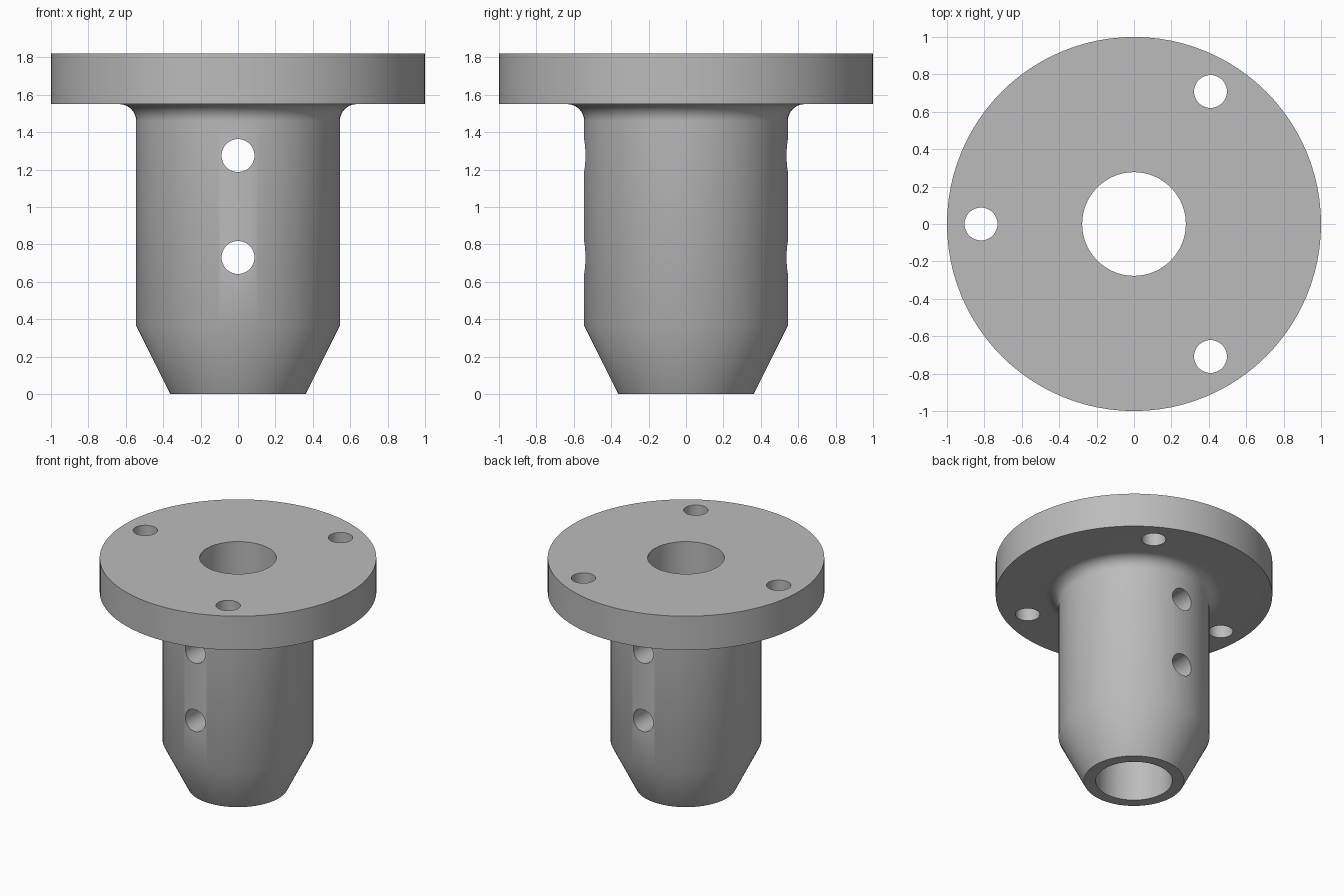
import bpy, bmesh, math
from mathutils import Matrix, Vector

if "Cube" in bpy.data.objects:
    bpy.data.objects.remove(bpy.data.objects["Cube"], do_unlink=True)

HEIGHT, FLANGE_Z = 1.82, 1.55
BODY_R, TIP_R, BORE_R, HOLE_R = 0.545, 0.362, 0.277, 0.088
CONE_Z, FILLET = 0.365, 0.09

# Plain grey metal
grey = bpy.data.materials.new("grey metal")
grey.use_nodes = True
colour = (0.5, 0.5, 0.5, 1)
grey.diffuse_color = colour
grey.node_tree.nodes["Principled BSDF"].inputs["Base Color"].default_value = colour


def add_object(name, bm):
    mesh = bpy.data.meshes.new(name)
    bm.to_mesh(mesh)
    bm.free()
    obj = bpy.data.objects.new(name, mesh)
    bpy.context.collection.objects.link(obj)
    return obj


def lathe(name, profile, steps=96):
    """Revolve a closed (radius, z) profile about the z axis."""
    bm = bmesh.new()
    rings = []
    for i in range(steps):
        a = math.tau * i / steps
        rings.append([bm.verts.new((r * math.cos(a), r * math.sin(a), z)) for r, z in profile])
    n = len(profile)
    for i in range(steps):
        here, there = rings[i], rings[(i + 1) % steps]
        for j in range(n):
            k = (j + 1) % n
            bm.faces.new((here[j], there[j], there[k], here[k]))
    bmesh.ops.recalc_face_normals(bm, faces=bm.faces)
    return add_object(name, bm)


# Flanged sleeve: tapered tip, straight body, fillet under the flange, bore
fillet = []
for i in range(9):
    a = math.pi / 2 * i / 8
    fillet.append((BODY_R + FILLET * (1 - math.cos(a)), FLANGE_Z - FILLET * (1 - math.sin(a))))
profile = [(BORE_R, 0), (TIP_R, 0), (BODY_R, CONE_Z)] + fillet
profile += [(1, FLANGE_Z), (1, HEIGHT), (BORE_R, HEIGHT)]
sleeve = lathe("flanged_sleeve", profile)
sleeve.data.materials.append(grey)

# Drill cutters: three flange bolt holes and two cross holes
drills = []
for i in range(3):
    a = math.radians(60 + 120 * i)
    drills.append(Matrix.Translation((0.818 * math.cos(a), 0.818 * math.sin(a), HEIGHT)))
for z in (0.73, 1.275):
    drills.append(Matrix.Translation((0, 0, z)) @ Matrix.Rotation(math.pi / 2, 4, "X"))
bm = bmesh.new()
for matrix in drills:
    bmesh.ops.create_cone(bm, cap_ends=True, segments=48, radius1=HOLE_R,
                          radius2=HOLE_R, depth=1.4, matrix=matrix)
cutter = add_object("drill_cutters", bm)
cutter.data.materials.append(grey)
cutter.hide_render = True
cutter.hide_set(True)

cut = sleeve.modifiers.new("drilled holes", "BOOLEAN")
cut.operation = "DIFFERENCE"
cut.solver = "EXACT"
cut.object = cutter

# Bake the cut, then smooth the round faces while keeping edges sharp
bpy.context.view_layer.objects.active = sleeve
sleeve.select_set(True)
bpy.ops.object.modifier_apply(modifier=cut.name)
bpy.data.objects.remove(cutter, do_unlink=True)
bpy.ops.object.shade_smooth_by_angle(angle=math.radians(30))
